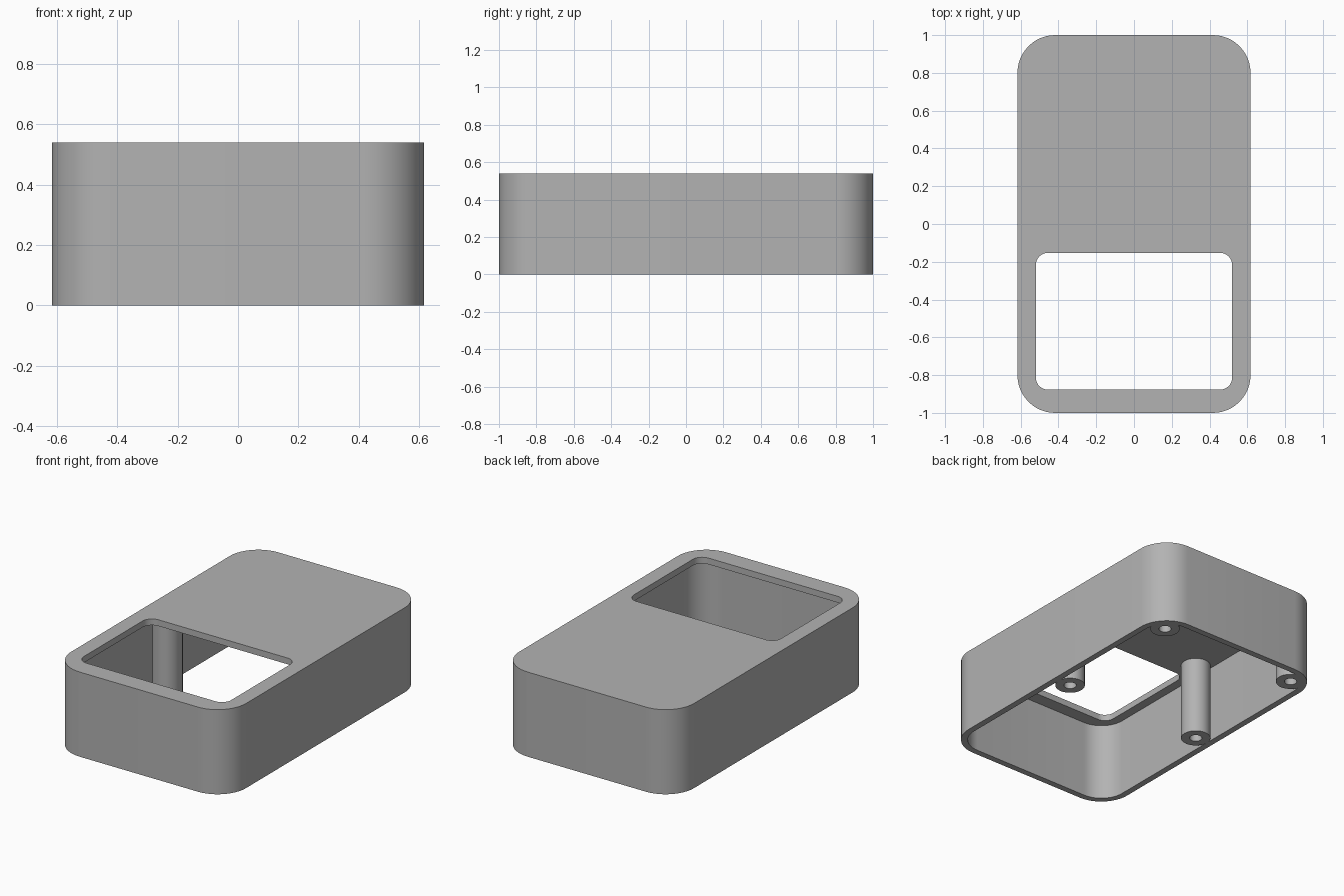
import bpy, bmesh
from math import cos, sin, pi, radians

default = bpy.data.objects.get("Cube")
if default:
    bpy.data.objects.remove(default, do_unlink=True)

grey = bpy.data.materials.new("plain_grey")
grey.use_nodes = True
colour = (0.45, 0.45, 0.45, 1)
grey.diffuse_color = colour
grey.node_tree.nodes["Principled BSDF"].inputs["Base Color"].default_value = colour

HEIGHT, WALL = 0.54, 0.04
HALF_X, HALF_Y, CORNER = 0.617, 1.0, 0.2


def rounded_rect(x, y0, y1, r, steps=12):
    """Outline of a rounded rectangle, counter-clockwise."""
    centres = [(x - r, y1 - r), (r - x, y1 - r), (r - x, y0 + r), (x - r, y0 + r)]
    return [(cx + r * cos((k + i / steps) * pi / 2), cy + r * sin((k + i / steps) * pi / 2))
            for k, (cx, cy) in enumerate(centres) for i in range(steps + 1)]


def circle(r, sides=32):
    return [(r * cos(2 * pi * i / sides), r * sin(2 * pi * i / sides)) for i in range(sides)]


def loft(name, sections, closed=False, location=(0, 0, 0)):
    """Skin a list of (outline, z) sections; cap the ends or close the tube."""
    bm = bmesh.new()
    rings = [[bm.verts.new((x, y, z)) for x, y in outline] for outline, z in sections]
    pairs = list(zip(rings, rings[1:]))
    if closed:
        pairs.append((rings[-1], rings[0]))
    else:
        bm.faces.new(rings[0])
        bm.faces.new(rings[-1])
    for a, b in pairs:
        n = len(a)
        for i in range(n):
            j = (i + 1) % n
            bm.faces.new((a[i], a[j], b[j], b[i]))
    bmesh.ops.recalc_face_normals(bm, faces=bm.faces)
    mesh = bpy.data.meshes.new(name)
    bm.to_mesh(mesh)
    bm.free()
    mesh.materials.append(grey)
    obj = bpy.data.objects.new(name, mesh)
    obj.location = location
    bpy.context.collection.objects.link(obj)
    bpy.ops.object.select_all(action="DESELECT")
    obj.select_set(True)
    bpy.context.view_layer.objects.active = obj
    bpy.ops.object.shade_smooth_by_angle(angle=radians(30))
    return obj


# Housing: open underneath, with a rounded window through the lid
outer = rounded_rect(HALF_X, -HALF_Y, HALF_Y, CORNER)
inner = rounded_rect(HALF_X - WALL, WALL - HALF_Y, HALF_Y - WALL, CORNER - WALL)
window = rounded_rect(0.52, -0.877, -0.153, 0.065)
ceiling = HEIGHT - WALL
loft("housing", [(outer, 0), (outer, HEIGHT), (window, HEIGHT),
                 (window, ceiling), (inner, ceiling), (inner, 0)], closed=True)

# Screw posts: hollow from below, hanging from the lid
post, hole = circle(0.088), circle(0.037)
for side, x in (("left", 0.49), ("right", -0.49)):
    for end, y in (("middle", -0.01), ("back", 0.872)):
        loft(f"{side}_{end}_screw_post",
             [(post, ceiling + 0.01), (post, 0), (hole, 0), (hole, 0.42)],
             location=(x, y, 0))
